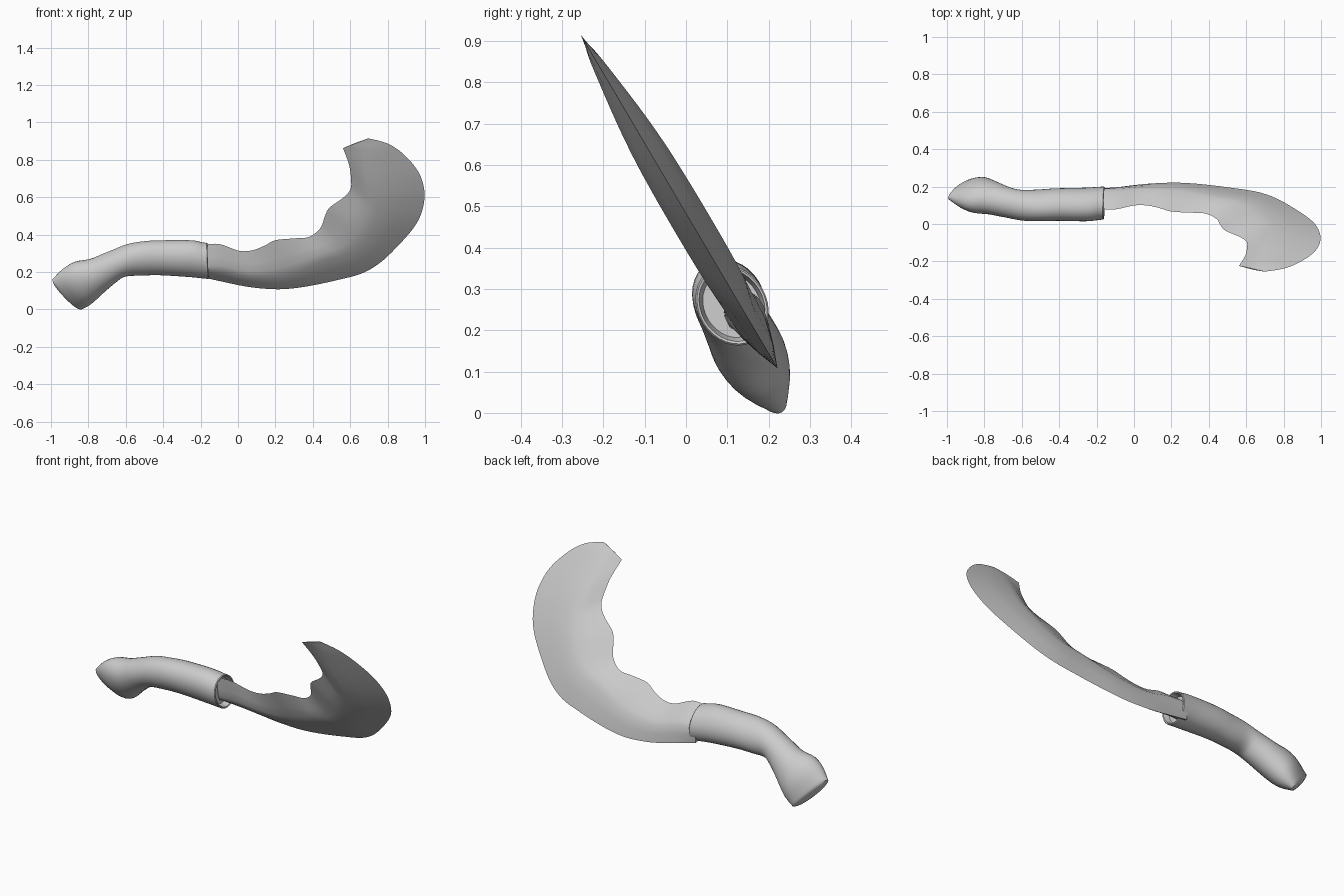
import bpy, bmesh, math
from mathutils import Vector

if "Cube" in bpy.data.objects:
    bpy.data.objects.remove(bpy.data.objects["Cube"])

NORMAL = Vector((0, 0.861, 0.508))      # normal of the tilted plane the tool lies in


def on_plane(x, z, off=0.0, dy=0.0):
    """Point given by its front-view x, z, pushed off the tilted plane."""
    return Vector((x, 0.22 - (z - 0.11) * 0.59 + dy, z)) + NORMAL * off


def smooth_rows(rows, steps):
    """Catmull-Rom interpolation of station rows."""
    out = []
    for i in range(len(rows) - 1):
        p0, p1 = rows[max(i - 1, 0)], rows[i]
        p2, p3 = rows[i + 1], rows[min(i + 2, len(rows) - 1)]
        for k in range(steps):
            t = k / steps
            out.append([0.5 * (2 * b + (c - a) * t + (2 * a - 5 * b + 4 * c - d) * t * t
                               + (3 * b - a - 3 * c + d) * t ** 3)
                        for a, b, c, d in zip(p0, p1, p2, p3)])
    out.append(list(rows[-1]))
    return out


def loft(name, rings, angle):
    bm = bmesh.new()
    vr = [[bm.verts.new(p) for p in r] for r in rings]
    n = len(vr[0])
    for a, b in zip(vr, vr[1:]):
        for i in range(n):
            j = (i + 1) % n
            bm.faces.new((a[i], a[j], b[j], b[i]))
    bm.faces.new(vr[0])
    bm.faces.new(vr[-1])
    bmesh.ops.recalc_face_normals(bm, faces=bm.faces)
    me = bpy.data.meshes.new(name)
    bm.to_mesh(me)
    bm.free()
    ob = bpy.data.objects.new(name, me)
    bpy.context.collection.objects.link(ob)
    bpy.ops.object.select_all(action='DESELECT')
    ob.select_set(True)
    bpy.context.view_layer.objects.active = ob
    bpy.ops.object.shade_smooth_by_angle(angle=math.radians(angle))
    return ob


# Blade stations: inner edge x z, ridge x z, outer edge x z, half thickness
blade = [
    (-.19, .345, -.19, .240, -.19, .172, .050),
    (-.10, .350, -.08, .235, -.08, .148, .045),
    (.00, .315, .03, .210, .02, .127, .038),
    (.07, .315, .12, .205, .11, .114, .036),
    (.14, .340, .20, .213, .22, .108, .036),
    (.20, .370, .28, .230, .32, .116, .038),
    (.30, .380, .37, .265, .42, .133, .040),
    (.38, .388, .46, .305, .53, .157, .042),
    (.44, .435, .55, .330, .66, .192, .044),
    (.465, .50, .62, .375, .76, .250, .046),
    (.49, .545, .66, .430, .86, .345, .047),
    (.56, .595, .695, .50, .945, .445, .047),
    (.60, .640, .715, .56, .985, .530, .046),
    (.605, .69, .715, .63, .997, .630, .043),
    (.597, .76, .70, .710, .965, .735, .035),
    (.58, .815, .69, .800, .885, .830, .022),
    (.57, .840, .68, .860, .800, .887, .012),
    (.562, .863, .63, .89, .697, .915, .003),
]
rings = []
for ix, iz, rx, rz, ox, oz, t in smooth_rows(blade, 5):
    inner, ridge, outer = Vector((ix, iz)), Vector((rx, rz)), Vector((ox, oz))
    half = [(inner.lerp(ridge, .5), .58), (inner.lerp(ridge, .85), .93),
            (ridge.lerp(outer, .12), .97), (ridge.lerp(outer, .55), .58)]
    ring = [on_plane(*inner)]
    ring += [on_plane(p.x, p.y, t * f) for p, f in half]
    ring.append(on_plane(*outer))
    ring += [on_plane(p.x, p.y, -t * f) for p, f in reversed(half)]
    rings.append(ring)
loft("blade", rings, 40)

# Handle stations: upper x z, lower x z, half thickness, sideways shift
handle = [
    (-.168, .357, -.158, .163, .084, -.020),
    (-.185, .358, -.178, .165, .084, -.020),
    (-.25, .370, -.27, .174, .085, -.020),
    (-.40, .370, -.42, .183, .083, -.018),
    (-.50, .365, -.52, .181, .080, -.024),
    (-.60, .347, -.60, .176, .080, -.030),
    (-.72, .300, -.64, .150, .080, -.036),
    (-.80, .268, -.70, .100, .084, -.040),
    (-.88, .253, -.76, .045, .086, -.044),
    (-.94, .217, -.795, .020, .074, -.048),
    (-.995, .160, -.837, .000, .042, -.052),
]


def handle_ring(row, scale=1.0, push=(0, 0)):
    tx, tz, bx, bz, b, dy = row
    c = Vector(((tx + bx) / 2 + push[0], (tz + bz) / 2 + push[1]))
    h = Vector(((tx - bx) / 2, (tz - bz) / 2))
    h *= math.sqrt(1 - (0.508 * b / h.length) ** 2) * scale
    pts = []
    for k in range(32):
        a = math.tau * k / 32
        p = c + h * math.cos(a)
        pts.append(on_plane(p.x, p.y, b * scale * math.sin(a), dy))
    return pts


# Recessed socket, body, then slightly domed butt
rings = [handle_ring(handle[0], .80, (-.03, 0)), handle_ring(handle[0], .90, (.002, 0)),
         handle_ring(handle[0], .96, (.004, 0))]
rings += [handle_ring(r) for r in smooth_rows(handle, 4)]
rings += [handle_ring(handle[-1], .85, (-.005, -.005)),
          handle_ring(handle[-1], .5, (-.008, -.008))]
loft("handle", rings, 40)
